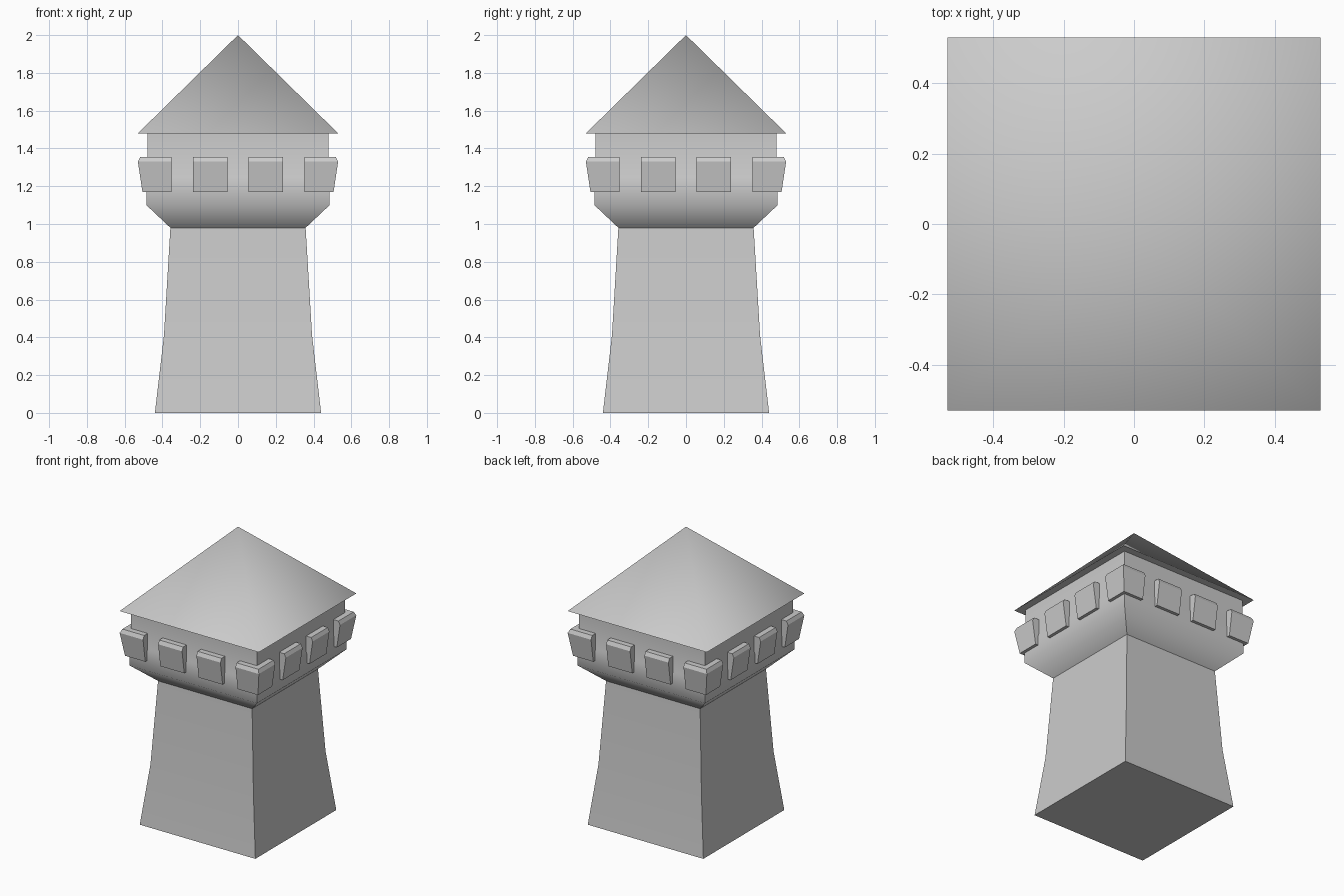
import bpy, math

if "Cube" in bpy.data.objects:
    bpy.data.objects.remove(bpy.data.objects["Cube"])


def loft(name, sections, smooth_angle=None):
    """Skin stacked outlines [(points_xy, z), ...] and cap both ends."""
    n = len(sections[0][0])
    verts = [(x, y, z) for pts, z in sections for x, y in pts]
    faces = [tuple(reversed(range(n)))]
    for k in range(len(sections) - 1):
        a, b = k * n, (k + 1) * n
        faces += [(a + i, a + (i + 1) % n, b + (i + 1) % n, b + i) for i in range(n)]
    faces.append(tuple(range(len(verts) - n, len(verts))))
    mesh = bpy.data.meshes.new(name)
    mesh.from_pydata(verts, [], faces)
    obj = bpy.data.objects.new(name, mesh)
    bpy.context.collection.objects.link(obj)
    if smooth_angle:
        bpy.ops.object.select_all(action='DESELECT')
        obj.select_set(True)
        bpy.context.view_layer.objects.active = obj
        bpy.ops.object.shade_smooth_by_angle(angle=math.radians(smooth_angle))
    return obj


def square(h):
    return [(-h, -h), (h, -h), (h, h), (-h, h)]


# Tapering shaft, flared gallery and upper wall
body_profile = [(0.44, 0), (0.392, 0.41), (0.358, 0.98), (0.485, 1.10),
                (0.485, 1.235), (0.48, 1.25), (0.48, 1.48)]
loft("tower_body", [(square(h), z) for h, z in body_profile], 50)

# Pyramid roof with overhanging eaves
bpy.ops.mesh.primitive_cone_add(vertices=4, radius1=0.53 * math.sqrt(2), depth=0.52,
                                location=(0, 0, 1.74), rotation=(0, 0, math.pi / 4))
roof = bpy.context.object
roof.name = "roof"
bpy.ops.object.transform_apply(location=True, rotation=True, scale=True)
bpy.ops.object.shade_smooth_by_angle(angle=math.radians(75))

# Battlement blocks: leaning outer face, small chamfer on top
block_profile = [(0.506, 1.17), (0.53, 1.33), (0.518, 1.355)]
INNER = 0.475


def corner_outline(h):
    c = 0.352
    return [(c, -h), (h, -h), (h, -c), (INNER, -c), (INNER, -INNER), (c, -INNER)]


def side_outline(h, x0, x1):
    return [(x0, -h), (x1, -h), (x1, -INNER), (x0, -INNER)]


for side in range(4):
    parts = [loft(f"corner_block_{side}", [(corner_outline(h), z) for h, z in block_profile])]
    for i, (x0, x1) in enumerate([(-0.237, -0.055), (0.055, 0.237)]):
        parts.append(loft(f"side_block_{side}_{i}",
                          [(side_outline(h, x0, x1), z) for h, z in block_profile]))
    for p in parts:
        p.rotation_euler.z = side * math.pi / 2
